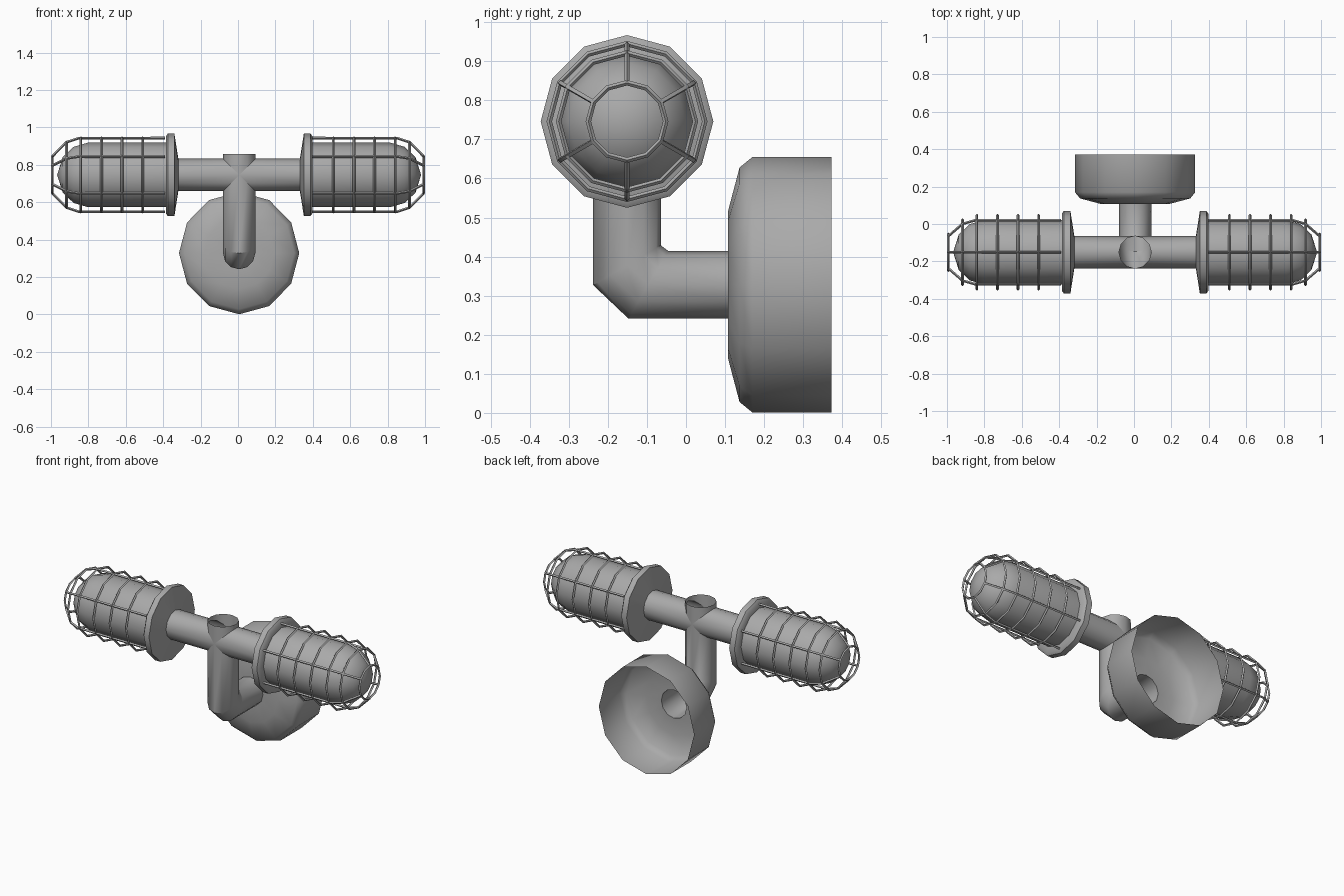
import bpy, bmesh, math
from mathutils import Vector

if "Cube" in bpy.data.objects:
    bpy.data.objects.remove(bpy.data.objects["Cube"])

SIDES = 12
LAMP_Y, LAMP_Z, BASE_Z = -0.151, 0.746, 0.328
PIPE_R = 0.0865
SHIFT = 0.006   # solid parts sit slightly right of the cage centre

grey = bpy.data.materials.new("dark_grey")
grey.diffuse_color = (0.4, 0.4, 0.4, 1)
grey.use_nodes = True
grey.node_tree.nodes["Principled BSDF"].inputs["Base Color"].default_value = grey.diffuse_color


def circle(i):
    a = 2 * math.pi * i / SIDES
    return math.cos(a), math.sin(a)


def select(ob):
    bpy.ops.object.select_all(action='DESELECT')
    ob.select_set(True)
    bpy.context.view_layer.objects.active = ob


def finish(ob, mirrored=False, angle=40):
    ob.data.materials.clear()
    ob.data.materials.append(grey)
    select(ob)
    bpy.ops.object.shade_smooth_by_angle(angle=math.radians(angle))
    if mirrored:
        ob.modifiers.new("mirror", 'MIRROR').use_axis = (True, False, False)


def loft(name, rings, mirrored=False):
    """Skin a list of equal-sized vertex rings into one open surface."""
    bm = bmesh.new()
    vs = [[bm.verts.new(p) for p in ring] for ring in rings]
    for a, b in zip(vs, vs[1:]):
        for i in range(SIDES):
            j = (i + 1) % SIDES
            bm.faces.new((a[i], a[j], b[j], b[i]))
    bmesh.ops.remove_doubles(bm, verts=bm.verts, dist=1e-5)
    bmesh.ops.recalc_face_normals(bm, faces=bm.faces)
    me = bpy.data.meshes.new(name)
    bm.to_mesh(me)
    bm.free()
    ob = bpy.data.objects.new(name, me)
    ob.location.x = SHIFT
    bpy.context.collection.objects.link(ob)
    finish(ob, mirrored)


def lamp_point(x, r, i):
    c, s = circle(i)
    return Vector((x, LAMP_Y + r * c, LAMP_Z + r * s))


def lathe_x(name, profile):
    loft(name, [[lamp_point(x, r, i) for i in range(SIDES)] for x, r in profile], True)


# Wall base: hollow cup, open at the back and into the pipe
base_profile = [(0.372, 0.327), (0.17, 0.327), (0.137, 0.30), (0.108, 0.19), (0.108, PIPE_R)]
loft("wall_base", [[(0.983 * r * circle(i)[0], y, BASE_Z + r * circle(i)[1]) for i in range(SIDES)]
                   for y, r in base_profile])

# Elbow pipe up to the tee, and the open stub above it
start, low, high, tee, stub, top = [], [], [], [], [], []
for i in range(SIDES):
    c, s = circle(i)
    x, d = PIPE_R * c, PIPE_R * s
    start.append((x, 0.108, BASE_Z + d))
    low.append((x, -0.0965 + 0.59 * d, BASE_Z + d))
    high.append((x, LAMP_Y + d, 0.378 + 0.59 * d))
    tee.append((x, LAMP_Y + d, LAMP_Z - abs(x)))
    stub.append((x, LAMP_Y + d, LAMP_Z + abs(x)))
    top.append((x, LAMP_Y + d, 0.857))
loft("elbow_pipe", [start, low, high, tee])
loft("tee_stub", [stub, top])

# Cross pipe halves with saddle-cut inner ends
loft("cross_pipe", [[lamp_point(PIPE_R * abs(circle(i)[1]), PIPE_R, i) for i in range(SIDES)],
                    [lamp_point(0.33, PIPE_R, i) for i in range(SIDES)]], True)

# Lamp collars and domed lamp covers
lathe_x("lamp_collar", [(0.325, PIPE_R), (0.346, 0.221), (0.381, 0.221),
                        (0.392, 0.206), (0.392, 0.16)])
lathe_x("lamp_cover", [(0.39, 0.172), (0.81, 0.172), (0.885, 0.15),
                       (0.943, 0.095), (0.973, 0.0)])

# Wire cage: hoops plus six bent bars, as bevelled poly curves
cu = bpy.data.curves.new("lamp_cage", 'CURVE')
cu.dimensions = '3D'
cu.bevel_depth = 0.007
cu.bevel_resolution = 0


def wire(points, cyclic=False):
    sp = cu.splines.new('POLY')
    sp.points.add(len(points) - 1)
    for p, co in zip(sp.points, points):
        p.co = (*co, 1)
    sp.use_cyclic_u = cyclic


for x, r in [(0.51, 0.199), (0.62, 0.199), (0.73, 0.199), (0.84, 0.199),
             (0.917, 0.175), (0.993, 0.099)]:
    wire([lamp_point(x, r, i) for i in range(SIDES)], True)
for i in range(1, SIDES, 2):
    wire([lamp_point(x, r, i) for x, r in
          [(0.39, 0.197), (0.85, 0.197), (0.917, 0.175), (0.993, 0.099)]])
cage = bpy.data.objects.new("lamp_cage", cu)
bpy.context.collection.objects.link(cage)
select(cage)
bpy.ops.object.convert(target='MESH')
finish(bpy.context.object, True)
